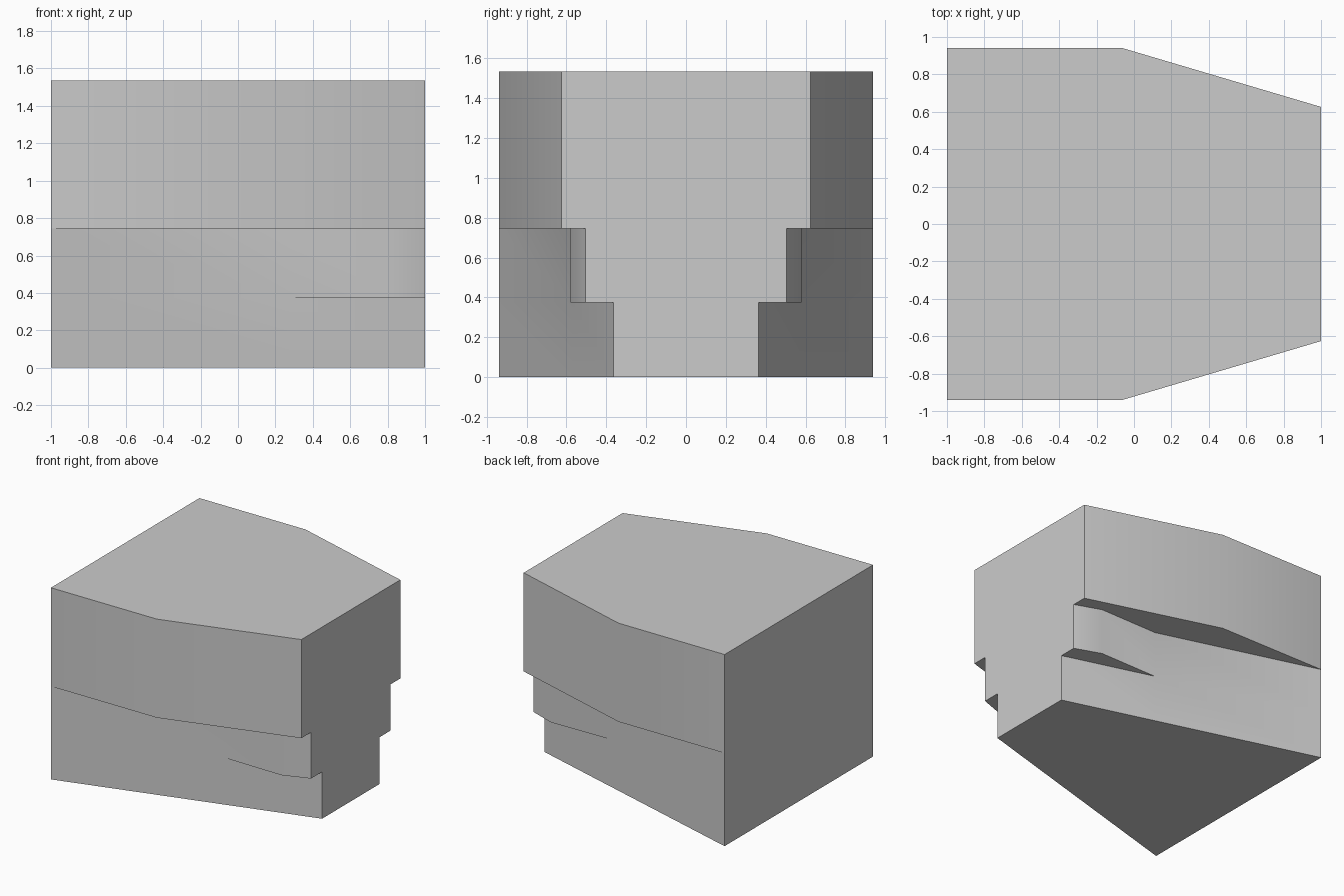
import bpy
import bmesh

cube = bpy.data.objects.get("Cube")
if cube:
    bpy.data.objects.remove(cube, do_unlink=True)

# Half outlines (x, y) of the three stacked tiers, from the wide end to the narrow end
WIDE, SPLIT = (-1, 0.94), (0.28, 0.572)
lower = [WIDE, SPLIT, (1, 0.364)]
middle = [WIDE, SPLIT, (0.79, 0.58), (1, 0.505)]
upper = [WIDE, (-0.06, 0.94), (1, 0.626)]
tiers = [(lower, 0, 0.375), (middle, 0.375, 0.745), (upper, 0.745, 1.535)]

bm = bmesh.new()


def face(points):
    bm.faces.new([bm.verts.new(p) for p in points])


def mirrored(half):
    return half + [(x, -y) for x, y in reversed(half)]


# Walls around each tier
for half, bottom, top in tiers:
    loop = mirrored(half)
    for a, b in zip(loop, loop[1:] + loop[:1]):
        face([(*a, bottom), (*b, bottom), (*b, top), (*a, top)])

# Floor and roof
face([(*p, 0) for p in mirrored(lower)])
face([(*p, tiers[-1][2]) for p in mirrored(upper)])

# Overhanging ledges between neighbouring tiers, on both sides
for (inner, _, z), (outer, _, _) in zip(tiers, tiers[1:]):
    shared = [p for p in inner if p in outer]
    start = outer.index(shared[-1])
    rim = outer[start:] + inner[:start:-1]
    for side in (1, -1):
        face([(x, side * y, z) for x, y in rim])

bmesh.ops.remove_doubles(bm, verts=bm.verts[:], dist=0.0005)
bmesh.ops.recalc_face_normals(bm, faces=bm.faces[:])
mesh = bpy.data.meshes.new("stepped_block")
bm.to_mesh(mesh)
bm.free()

block = bpy.data.objects.new("stepped_block", mesh)
bpy.context.collection.objects.link(block)

# Plain grey surface
grey = bpy.data.materials.new("plain_grey")
grey.use_nodes = True
colour = (0.6, 0.6, 0.6, 1)
grey.diffuse_color = colour
grey.node_tree.nodes["Principled BSDF"].inputs["Base Color"].default_value = colour
mesh.materials.append(grey)

# Soft shading across the shallow bends, sharp at the corners
bpy.ops.object.select_all(action="DESELECT")
block.select_set(True)
bpy.context.view_layer.objects.active = block
bpy.ops.object.shade_smooth_by_angle()
